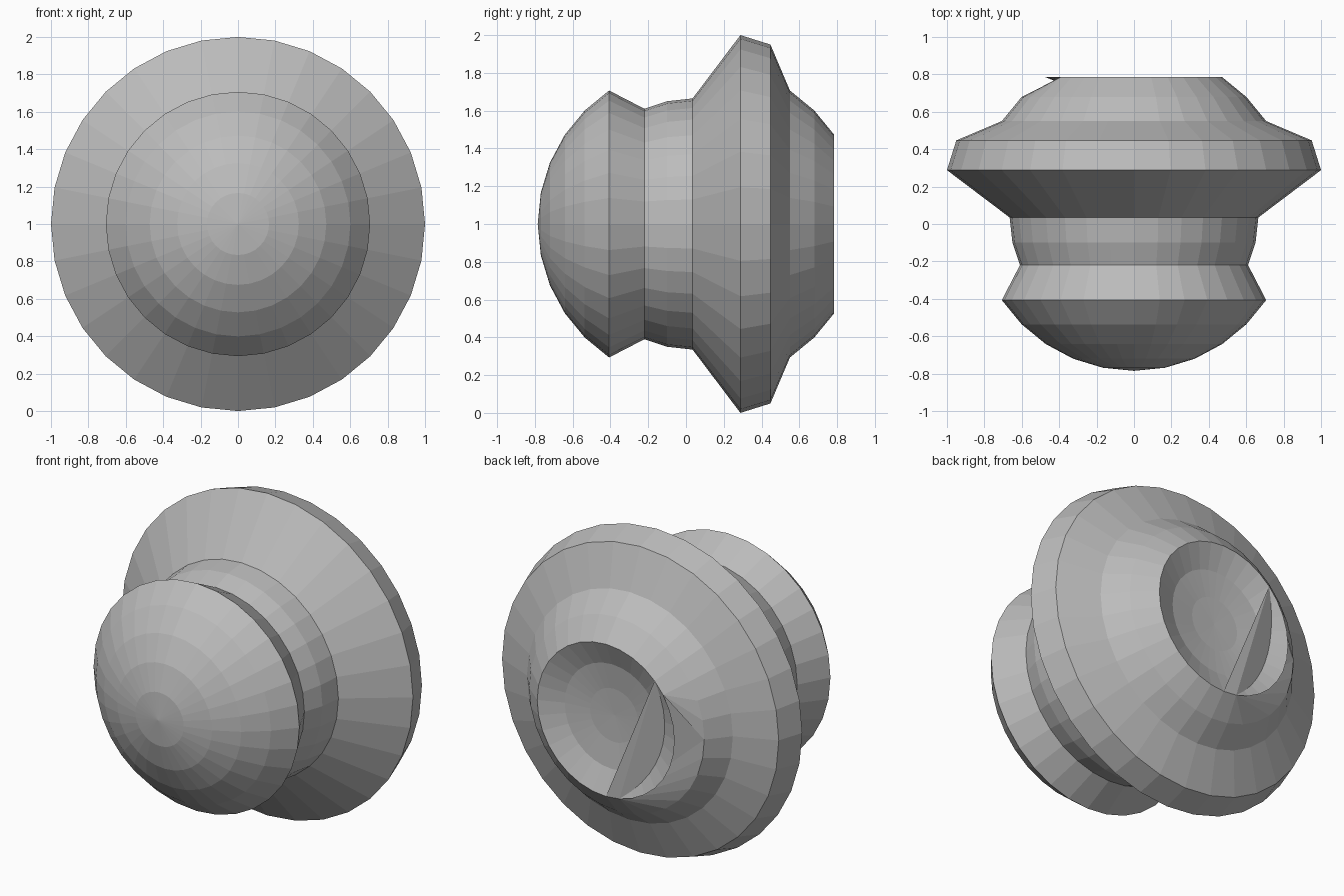
import bpy, bmesh
from math import sin, cos, pi, radians

cube = bpy.data.objects.get("Cube")
if cube:
    bpy.data.objects.remove(cube, do_unlink=True)

SIDES = 32
STEP = 2 * pi / SIDES

grey = bpy.data.materials.new("plain_grey")
grey.use_nodes = True
colour = (0.5, 0.5, 0.5, 1)
grey.diffuse_color = colour
grey.node_tree.nodes["Principled BSDF"].inputs["Base Color"].default_value = colour


def dome(i, centre, sign):
    """Radius and depth of ring i of a spherical cap."""
    return 0.85 * sin(i * STEP), centre + sign * 0.85 * cos(i * STEP)


def make_object(name, bm):
    mesh = bpy.data.meshes.new(name)
    bm.to_mesh(mesh)
    bm.free()
    mesh.materials.append(grey)
    obj = bpy.data.objects.new(name, mesh)
    bpy.context.collection.objects.link(obj)
    return obj


# Profile along the y axis: front dome, waist, flange, back dome, shallow dish
front = [dome(i, 0.065, -1) for i in range(1, 6)]
waist = [(0.61, -0.22), (0.65, -0.1), (0.665, 0.035)]
flange = [(1.0, 0.288), (0.95, 0.447)]
back = [dome(i, 0.078, 1) for i in (5, 4, 3)]
dish = [(0.325, 0.725), (0.165, 0.705)]
profile = front + waist + flange + back + dish
rim = len(front + waist + flange + back) - 1

# The chipped part of the back dome runs over these segments
CHIP_START, CHIP_END = 13, 23

# Knob body
bm = bmesh.new()
rings = [[bm.verts.new((r * cos(k * STEP), y, 1 + r * sin(k * STEP)))
          for k in range(SIDES)] for r, y in profile]
for i in range(len(rings) - 1):
    for k in range(SIDES):
        if i == rim - 1 and CHIP_START <= k < CHIP_END:
            continue
        n = (k + 1) % SIDES
        bm.faces.new((rings[i][k], rings[i][n], rings[i + 1][n], rings[i + 1][k]))
for ring, y in ((rings[0], -0.785), (rings[-1], 0.7)):
    pole = bm.verts.new((0, y, 1))
    for k in range(SIDES):
        bm.faces.new((ring[k], ring[(k + 1) % SIDES], pole))

# Flat patch bridging the chip and one side of the dish
outer, inner = rings[rim - 1], rings[rim]
fold = SIDES // 2
patch = []
for k in range(CHIP_START, CHIP_END):
    corner = inner[CHIP_START] if k < fold else inner[CHIP_END]
    patch.append((corner, outer[k], outer[k + 1]))
patch += [(inner[CHIP_START - 1], inner[CHIP_START], outer[fold]),
          (inner[CHIP_START - 1], outer[fold], inner[CHIP_END]),
          (inner[CHIP_START - 1], inner[CHIP_END], inner[CHIP_END + 1])]
patch_points = [[v.co.copy() for v in tri] for tri in patch]
bmesh.ops.recalc_face_normals(bm, faces=bm.faces)
make_object("knob_body", bm)

bm = bmesh.new()
for tri in patch_points:
    face = bm.faces.new([bm.verts.new(p) for p in tri])
    face.normal_update()
    if face.normal.y < 0:
        face.normal_flip()
bmesh.ops.remove_doubles(bm, verts=bm.verts, dist=0.0001)
make_object("back_patch", bm)
